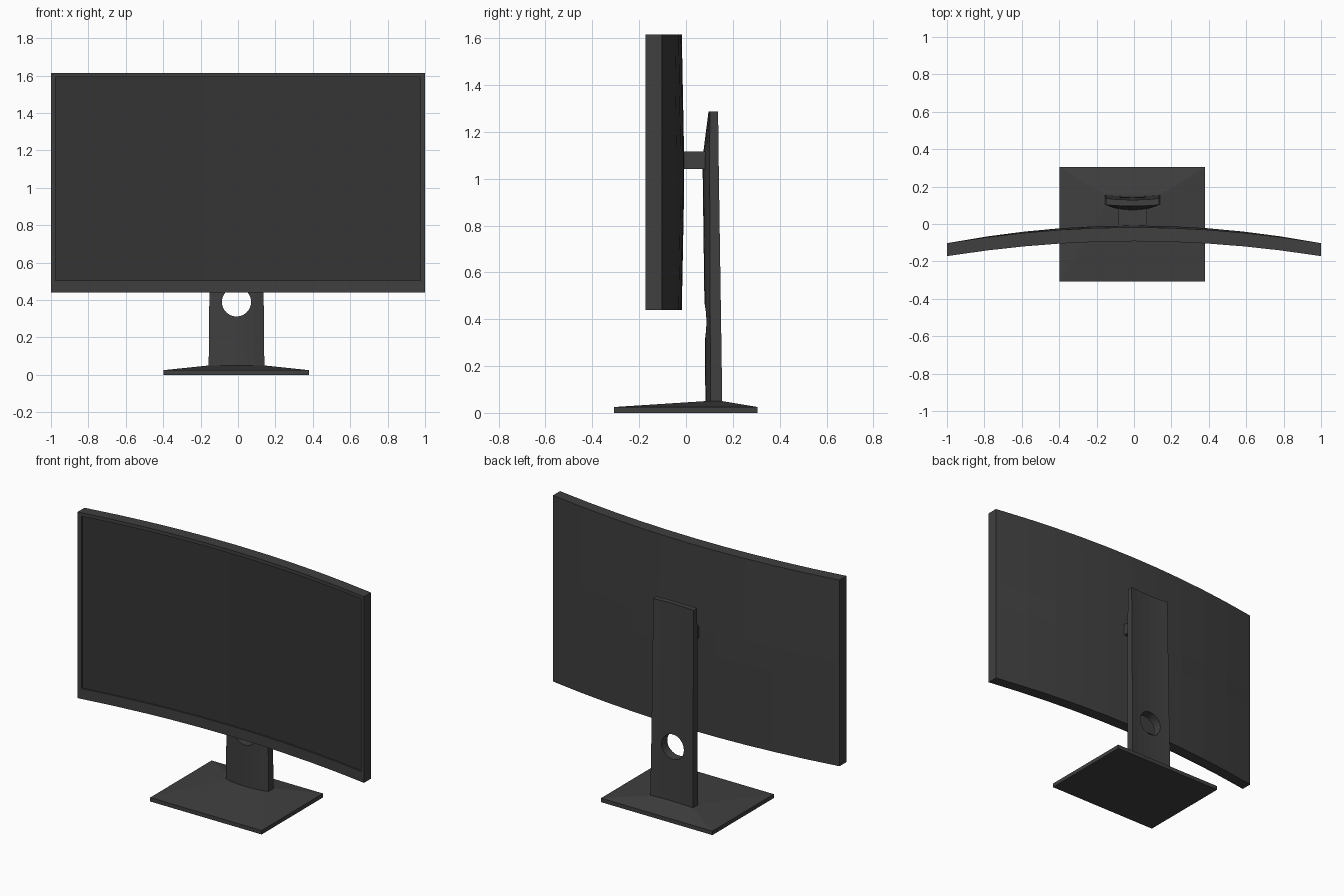
import bpy, bmesh, math

if "Cube" in bpy.data.objects:
    bpy.data.objects.remove(bpy.data.objects["Cube"])


def material(name, v):
    m = bpy.data.materials.new(name)
    m.diffuse_color = (v, v, v, 1)
    m.use_nodes = True
    m.node_tree.nodes["Principled BSDF"].inputs["Base Color"].default_value = m.diffuse_color
    return m


BODY = material("dark_plastic", 0.05)
GLASS = material("screen_glass", 0.035)
CX = -0.008  # stand centre in x


def loft(name, rings, mark=None):
    """Skin closed rings of equal length and cap both ends."""
    bm = bmesh.new()
    rows = [[bm.verts.new(p) for p in r] for r in rings]
    n = len(rings[0])
    for i, (a, b) in enumerate(zip(rows, rows[1:])):
        for j in range(n):
            k = (j + 1) % n
            f = bm.faces.new((a[j], a[k], b[k], b[j]))
            if mark and mark(i, j):
                f.material_index = 1
    bm.faces.new(rows[0])
    bm.faces.new(rows[-1])
    bmesh.ops.remove_doubles(bm, verts=bm.verts, dist=1e-5)
    bmesh.ops.recalc_face_normals(bm, faces=bm.faces)
    me = bpy.data.meshes.new(name)
    bm.to_mesh(me)
    bm.free()
    me.materials.append(BODY)
    me.materials.append(GLASS)
    ob = bpy.data.objects.new(name, me)
    bpy.context.collection.objects.link(ob)
    return ob


# Curved display housing with a recessed screen
def display_ring(x, depth):
    f = -0.092 - 0.08 * x * x
    b = -0.018 - 0.085 * x * x
    bulge = 0.01 * (1 - x * x)
    yz = [(f, 0.44), (f, 0.505), (f + depth, 0.505), (f + depth, 1.593),
          (f, 1.593), (f, 1.615), (b, 1.615), (b + bulge, 1.1),
          (b + bulge, 0.95), (b, 0.44)]
    return [(x, y, z) for y, z in yz]


E, N, D = 0.975, 10, 0.01
rings = [display_ring(-1, 0), display_ring(-E, 0)]
rings += [display_ring(-E + 2 * E * i / N, D) for i in range(N + 1)]
rings += [display_ring(E, 0), display_ring(1, 0)]
loft("display", rings, lambda i, j: j == 2 and 2 <= i < 2 + N)


# Column: bowed front face, slightly hollow back face
def column_ring(z, half, front, edge, back):
    ts = [-1 + i / 3 for i in range(7)]
    ring = [(CX + half * t, edge + (front - edge) * (1 - t * t), z) for t in ts]
    ring += [(CX + half * t, back - 0.008 * (1 - t * t), z) for t in reversed(ts)]
    return ring


column = loft("stand_column", [
    column_ring(0.035, 0.149, 0.083, 0.105, 0.155),
    column_ring(0.44, 0.145, 0.079, 0.103, 0.149),
    column_ring(1.04, 0.142, 0.071, 0.101, 0.14),
    column_ring(1.12, 0.142, 0.075, 0.101, 0.139),
    column_ring(1.287, 0.141, 0.096, 0.102, 0.137)])

# Round cable hole through the column
bpy.ops.mesh.primitive_cylinder_add(vertices=32, radius=0.078, depth=0.4,
                                    location=(CX, 0.12, 0.39),
                                    rotation=(math.pi / 2, 0, 0))
cutter = bpy.context.object
cutter.name = "hole_cutter"
cutter.hide_render = True
mod = column.modifiers.new("hole", 'BOOLEAN')
mod.operation = 'DIFFERENCE'
mod.solver = 'EXACT'
mod.object = cutter
bpy.context.view_layer.objects.active = column
bpy.ops.object.modifier_apply(modifier=mod.name)
bpy.data.objects.remove(cutter)


# Arm joining column and display
def rect(x0, x1, y0, y1, z):
    return [(x0, y0, z), (x1, y0, z), (x1, y1, z), (x0, y1, z)]


loft("mount_arm", [rect(CX - 0.077, CX + 0.077, -0.02, 0.088, z)
                   for z in (1.042, 1.115)])

# Foot plate rising gently towards the column
loft("stand_base", [rect(-0.398, 0.38, -0.307, 0.305, 0),
                    rect(-0.398, 0.38, -0.307, 0.305, 0.025),
                    rect(CX - 0.15, CX + 0.15, 0.08, 0.157, 0.05)])
